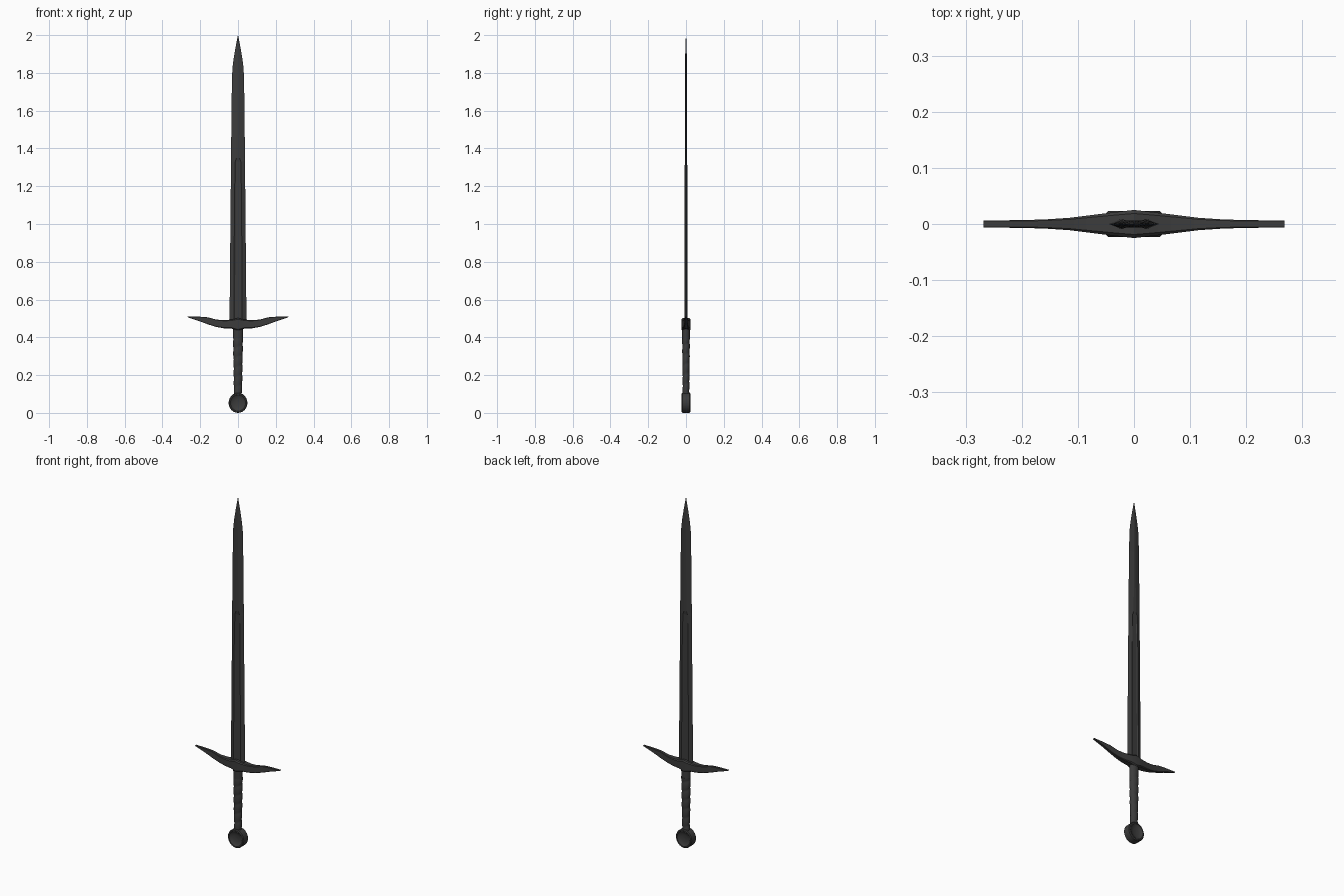
import bpy, math

if "Cube" in bpy.data.objects:
    bpy.data.objects.remove(bpy.data.objects["Cube"])

steel = bpy.data.materials.new("dark_steel")
steel.diffuse_color = (0.045, 0.045, 0.045, 1)
steel.use_nodes = True
steel.node_tree.nodes["Principled BSDF"].inputs["Base Color"].default_value = steel.diffuse_color


def loft(name, rings, smooth=None):
    """Skin a list of equal-length closed rings, cap both ends."""
    n = len(rings[0])
    verts = [p for r in rings for p in r]
    faces = [(i * n + j, i * n + (j + 1) % n, (i + 1) * n + (j + 1) % n, (i + 1) * n + j)
             for i in range(len(rings) - 1) for j in range(n)]
    faces += [tuple(reversed(range(n))), tuple(range(len(verts) - n, len(verts)))]
    me = bpy.data.meshes.new(name)
    me.from_pydata(verts, [], faces)
    me.validate()
    me.materials.append(steel)
    ob = bpy.data.objects.new(name, me)
    bpy.context.collection.objects.link(ob)
    bpy.ops.object.select_all(action='DESELECT')
    ob.select_set(True)
    bpy.context.view_layer.objects.active = ob
    bpy.ops.object.mode_set(mode='EDIT')
    bpy.ops.mesh.select_all(action='SELECT')
    bpy.ops.mesh.remove_doubles(threshold=0.00005)
    bpy.ops.mesh.normals_make_consistent(inside=False)
    bpy.ops.object.mode_set(mode='OBJECT')
    if smooth:
        bpy.ops.object.shade_smooth_by_angle(angle=math.radians(smooth))
    return ob


# Blade: half width, half thickness, fuller half width, fuller depth at each height
def blade_ring(z, w, t, f, d):
    side = [(w, 0), (f, t), (f * 0.7, t - d), (0, t - d), (-f * 0.7, t - d), (-f, t)]
    other = [(-w, 0)] + [(-x, -y) for x, y in side[1:]]
    return [(x, y, z) for x, y in side + other]


loft("blade", [blade_ring(*s) for s in [
    (0.47, 0.045, 0.009, 0.022, 0.004),
    (1.12, 0.039, 0.008, 0.019, 0.004),
    (1.33, 0.037, 0.0065, 0.015, 0.003),
    (1.35, 0.037, 0.0065, 0.008, 0.0),
    (1.70, 0.033, 0.006, 0.004, 0.0),
    (1.82, 0.030, 0.0055, 0.004, 0.0),
    (1.87, 0.024, 0.0045, 0.003, 0.0),
    (1.93, 0.014, 0.0035, 0.002, 0.0),
    (2.00, 0.0006, 0.0006, 0.0003, 0.0)]])


# Crossguard: x, bottom, top, half depth; bevelled section, mirrored to both arms
def guard_ring(x, b, t, d):
    c = min(0.25 * d, 0.2 * (t - b))
    return [(x, -d, b + c), (x, -d + c, b), (x, d - c, b), (x, d, b + c),
            (x, d, t - c), (x, d - c, t), (x, -d + c, t), (x, -d, t - c)]


arm = [(0.035, 0.446, 0.494, 0.021), (0.075, 0.448, 0.491, 0.016),
       (0.115, 0.455, 0.494, 0.011), (0.16, 0.469, 0.506, 0.008),
       (0.20, 0.484, 0.509, 0.007), (0.268, 0.507, 0.510, 0.006)]
stations = ([(-x, b, t, d) for x, b, t, d in reversed(arm)]
            + [(0, 0.436, 0.502, 0.025)] + arm)
loft("crossguard", [guard_ring(*s) for s in stations], 25)


# Grip: tapered oval with a spiral cord wrap
def grip_ring(z, wrap=0.0, turns=16):
    k = (z - 0.09) / 0.36
    rx, ry = 0.021 + 0.006 * k, 0.0175 + 0.003 * k
    ring = []
    for j in range(turns):
        a = 2 * math.pi * j / turns
        phase = (z / 0.052 - j / turns) % 1.0
        s = 1 + wrap * (abs(math.sin(math.pi * phase)) ** 0.5 - 0.8)
        ring.append((rx * s * math.cos(a), ry * s * math.sin(a), z))
    return ring


loft("grip", [grip_ring(0.09 + 0.31 * i / 48, 0.17) for i in range(49)], 35)
loft("grip_collar", [grip_ring(0.395), grip_ring(0.45)], 35)

# Pommel: wheel turned about the y axis with dished faces
profile = [(0.0001, -0.013), (0.018, -0.014), (0.034, -0.018), (0.040, -0.023),
           (0.046, -0.023), (0.05, -0.019)]
profile += [(r, -y) for r, y in reversed(profile)]
loft("pommel", [[(r * math.cos(2 * math.pi * j / 24), y, 0.053 + r * math.sin(2 * math.pi * j / 24) * 1.06)
                 for j in range(24)] for r, y in profile], 30)
